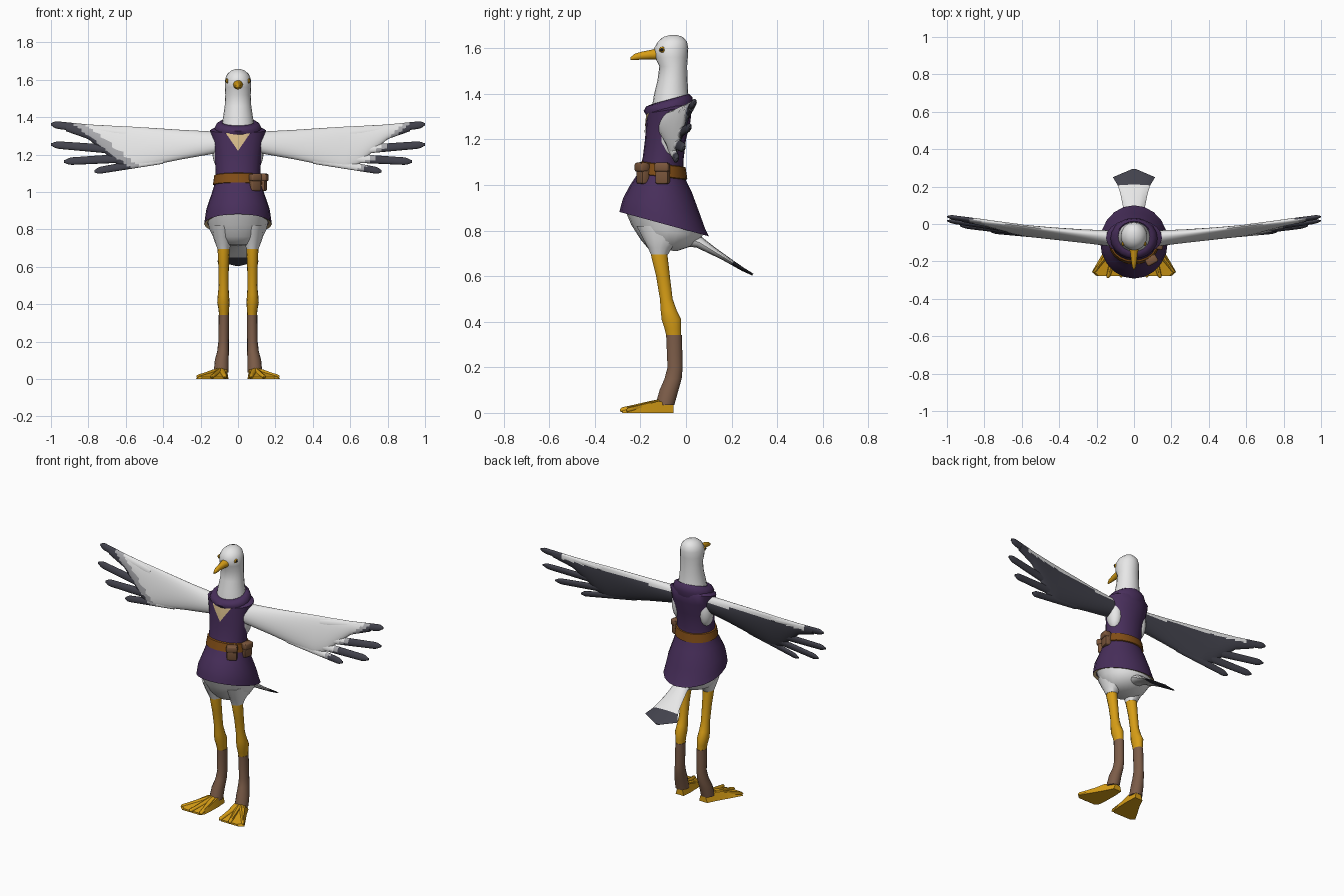
import bpy, bmesh, math
from mathutils import Vector, Matrix
from mathutils.bvhtree import BVHTree

cube = bpy.data.objects.get("Cube")
if cube:
    bpy.data.objects.remove(cube, do_unlink=True)


def material(name, *rgb):
    m = bpy.data.materials.new(name)
    m.use_nodes = True
    m.diffuse_color = (*rgb, 1)
    m.node_tree.nodes["Principled BSDF"].inputs["Base Color"].default_value = (*rgb, 1)
    return m


WHITE = material("white plumage", .8, .8, .8)
GREY = material("light grey plumage", .4, .4, .42)
DARK = material("dark grey plumage", .055, .055, .073)
PURPLE = material("purple cloth", .065, .028, .105)
CREAM = material("cream trim", .72, .53, .27)
BELT = material("belt leather", .22, .075, .008)
POUCH = material("pouch leather", .2, .095, .045)
YELLOW = material("yellow skin", .68, .34, .008)
BROWN = material("brown leg wrap", .2, .107, .065)
BLACK = material("eye black", .01, .01, .01)


def finish(name, bm, mats, rule=None, angle=45):
    """Turn a bmesh into an object, colouring faces by rule(centre, normal)."""
    bmesh.ops.recalc_face_normals(bm, faces=bm.faces[:])
    for f in bm.faces:
        f.smooth = True
        if rule:
            f.material_index = rule(f.calc_center_median(), f.normal)
    me = bpy.data.meshes.new(name)
    bm.to_mesh(me)
    bm.free()
    for m in mats:
        me.materials.append(m)
    me.set_sharp_from_angle(angle=math.radians(angle))
    ob = bpy.data.objects.new(name, me)
    bpy.context.collection.objects.link(ob)
    return ob


def ring(c, u, v, n=20):
    c, u, v = Vector(c), Vector(u), Vector(v)
    steps = [2 * math.pi * i / n for i in range(n)]
    return [c + u * math.cos(a) + v * math.sin(a) for a in steps]


def oval(yf, zf, yb, zb, rx, xc=0, n=20):
    """Tilted horizontal section from a front point to a back point."""
    return ring((xc, (yf + yb) / 2, (zf + zb) / 2), (rx, 0, 0),
                (0, (yb - yf) / 2, (zb - zf) / 2), n)


def loft(name, rings, mats, rule=None, angle=45, caps=True):
    bm = bmesh.new()
    rows = [[bm.verts.new(p) for p in r] for r in rings]
    n = len(rows[0])
    for a, b in zip(rows, rows[1:]):
        for i in range(n):
            j = (i + 1) % n
            bm.faces.new((a[i], a[j], b[j], b[i]))
    if caps:
        bm.faces.new(rows[0])
        bm.faces.new(rows[-1])
    return finish(name, bm, mats, rule, angle)


def ball(name, centre, size, mat):
    bm = bmesh.new()
    bmesh.ops.create_uvsphere(bm, u_segments=16, v_segments=10, radius=1)
    bm.transform(Matrix.Translation(centre) @ Matrix.Diagonal((*size, 1)))
    return finish(name, bm, [mat])


def box(name, centre, size, turn, mat):
    bm = bmesh.new()
    bmesh.ops.create_cube(bm, size=1)
    bm.transform(Matrix.Translation(centre) @ Matrix.Rotation(turn, 4, "Z")
                 @ Matrix.Diagonal((*size, 1)))
    bmesh.ops.bevel(bm, geom=bm.edges[:], offset=.009, segments=2, affect="EDGES", profile=.5)
    return finish(name, bm, [mat])


def lerp(table, x, k):
    for a, b in zip(table, table[1:]):
        if x <= b[0]:
            t = (x - a[0]) / (b[0] - a[0])
            return a[k] + (b[k] - a[k]) * t
    return table[-1][k]


# Head and neck
head = [(1.34, -.15, .02, .09), (1.4, -.14, .01, .08), (1.46, -.125, .007, .071),
        (1.52, -.117, .005, .068), (1.56, -.135, .008, .07), (1.6, -.14, .01, .07),
        (1.63, -.123, .004, .058), (1.65, -.1, -.015, .036), (1.658, -.07, -.04, .012)]
loft("head_and_neck", [oval(f, z, b, z, r) for z, f, b, r in head], [WHITE], angle=70)

# Beak
beak = [(-.115, 1.576, .03, .027), (-.155, 1.572, .02, .021), (-.195, 1.568, .015, .017),
        (-.225, 1.562, .011, .014), (-.243, 1.555, .004, .006)]
loft("beak", [ring((0, y, z), (w, 0, 0), (0, 0, h), 12) for y, z, w, h in beak], [YELLOW])

# Tunic with cream hem
tunic_rings = [(-.15, 1.33, .01, 1.375, .1), (-.17, 1.315, .025, 1.345, .15),
               (-.175, 1.27, .02, 1.28, .138), (-.18, 1.2, 0, 1.2, .126),
               (-.19, 1.12, -.012, 1.1, .119), (-.2, 1.08, -.01, 1.06, .12),
               (-.215, 1.045, 0, 1.02, .128), (-.245, 1, .025, .97, .143),
               (-.275, .945, .06, .875, .169), (-.286, .908, .085, .805, .177),
               (-.292, .882, .1, .775, .181), (-.27, .885, .08, .785, .163)]


def hem(c, n):
    return int(c.z < .857 - .282 * (c.y + .092) - .018 and c.z < .95)


tunic = loft("tunic", [oval(*r) for r in tunic_rings], [PURPLE, CREAM], hem, caps=False)
loft("cowl_collar", [oval(-.13, 1.32, 0, 1.37, .073), oval(-.137, 1.348, .003, 1.392, .078),
                     oval(-.15, 1.355, .015, 1.4, .092), oval(-.175, 1.345, .028, 1.385, .115),
                     oval(-.186, 1.325, .033, 1.355, .126), oval(-.17, 1.3, .022, 1.315, .12)],
     [PURPLE], caps=False, angle=60)

# Cream neckline plate hugging the chest
tree = BVHTree.FromPolygons([v.co for v in tunic.data.vertices],
                            [p.vertices for p in tunic.data.polygons])
bm = bmesh.new()
cols = []
for i in range(-10, 11):
    x = i * .0075
    low, high = 1.22 + 1.45 * abs(x), 1.31 + .3 * abs(x)
    col = []
    for k in range(9):
        z = low + (high - low) * k / 8
        hit = tree.ray_cast(Vector((x, -1, z)), Vector((0, 1, 0)))[0]
        col.append(bm.verts.new((x, (hit.y if hit else -.15) - .004, z)))
    cols.append(col)
for a, b in zip(cols, cols[1:]):
    for k in range(8):
        bm.faces.new((a[k], b[k], b[k + 1], a[k + 1]))
finish("neckline_trim", bm, [CREAM])

# Belt and pouches
loft("belt", [oval(-.19, 1.105, -.008, 1.08, .115), oval(-.204, 1.1, -.002, 1.078, .127),
              oval(-.217, 1.052, .006, 1.026, .134), oval(-.2, 1.045, -.01, 1.02, .12)],
     [BELT], caps=False)
for name, x, y, turn in (("front", .09, -.188, .5), ("side", .13, -.103, 1.35)):
    out = Vector((math.sin(turn), -math.cos(turn), 0)) * .008
    spot = Vector((x, y, 1.05))
    box(name + "_pouch", spot, (.06, .042, .09), turn, POUCH)
    box(name + "_pouch_flap", spot + out + Vector((0, 0, .028)), (.065, .042, .04), turn, POUCH)

# Hips
loft("hips", [oval(-.272, .9, .08, .81, .164), oval(-.24, .825, .07, .77, .152),
              oval(-.2, .762, .02, .73, .125), oval(-.165, .72, -.04, .71, .07)],
     [WHITE], angle=70)

# Tail fan
tail = [(0, .77, .05, .035), (.06, .747, .053, .022), (.12, .71, .064, .015), (.17, .68, .075, .011),
        (.205, .658, .086, .009), (.25, .63, .113, .007), (.293, .607, .012, .004)]
loft("tail", [ring((0, y, z), (w, 0, 0), (0, h * .6, h), 12) for y, z, w, h in tail],
     [WHITE, DARK], lambda c, n: int(c.y > .205))

# Wing shape: distance out, top, bottom, half thickness
WING = [(.1, 1.322, 1.21, .042), (.3, 1.332, 1.175, .032), (.45, 1.342, 1.145, .026),
        (.58, 1.35, 1.122, .021), (.65, 1.353, 1.15, .019), (.72, 1.357, 1.215, .018),
        (.8, 1.361, 1.283, .017), (.92, 1.368, 1.325, .014)]
FEATHERS = [(.6, 1.315, 1, 1.362, .026), (.5, 1.215, 1, 1.254, .026),
            (.45, 1.19, .93, 1.163, .026), (.4, 1.175, .768, 1.111, .024)]


def wing_y(x, z):
    return -.078 + .105 * x ** 1.2 + .2 * (z - 1.3)


def wing_section(side, x, top, bottom, thick):
    mid, half = (top + bottom) / 2, (top - bottom) / 2
    return ring((side * x, wing_y(x, mid), mid), (0, .2 * half, half), (0, thick, 0), 24)


for side, label in ((1, "left"), (-1, "right")):
    def plumage(c, n):
        x = abs(c.x)
        if n.y > .1:
            top = lerp(WING, x, 1)
            return 0 if x < .85 and c.z > top - .03 else 2
        edge = .69 + (c.z - 1.14) if side > 0 else .59 + (c.z - 1.14) * 1.3
        d = x - edge
        return 2 if d > 0 else 1 if d > (-.03 if side > 0 else -.06) else 0

    mats = [WHITE, GREY, DARK]
    spans = [.1 + .82 * i / 40 for i in range(41)]
    loft(label + "_wing", [wing_section(side, x, *[lerp(WING, x, k) for k in (1, 2, 3)])
                           for x in spans], mats, plumage, 60)
    for num, (x0, z0, x1, z1, w) in enumerate(FEATHERS):
        rings = []
        for i in range(21):
            t = 1 - (1 - i / 20) ** 1.5
            x, z = x0 + (x1 - x0) * t, z0 + (z1 - z0) * t
            h = w * (1 - .25 * t) * max(.12, min(1, (1 - t) * 14)) ** .5
            rings.append(wing_section(side, x, z + h, z - h, .6 * h))
        loft(f"{label}_feather_{num + 1}", rings, mats, plumage, 60)

    # Bare shoulder in the armhole
    ball(label + "_shoulder", (side * .092, -.072, 1.225), (.046, .052, .105), WHITE)

    # Eye
    ball(label + "_eye_rim", (side * .058, -.104, 1.594), (.007, .014, .013), YELLOW)
    ball(label + "_eye", (side * .061, -.106, 1.594), (.007, .008, .008), BLACK)

    # Leg: height, front, back, centre, half width
    def limb(name, rows, mat):
        loft(f"{label}_{name}", [oval(f, z, b, z, r, side * x, 14) for z, f, b, x, r in rows],
             [mat], angle=60)

    limb("thigh", [(.82, -.22, .03, .085, .06), (.76, -.188, -.02, .082, .052),
                   (.725, -.168, -.06, .079, .042), (.695, -.155, -.078, .077, .033)], WHITE)
    limb("shin", [(.73, -.155, -.08, .077, .028), (.69, -.154, -.08, .077, .032),
                  (.6, -.132, -.07, .077, .028), (.5, -.115, -.058, .077, .026),
                  (.45, -.112, -.04, .078, .03), (.41, -.108, -.02, .078, .033),
                  (.37, -.095, -.02, .076, .028), (.33, -.085, -.02, .075, .025)], YELLOW)
    limb("leg_wrap", [(.342, -.088, -.017, .075, .028), (.2, -.082, -.014, .077, .028),
                      (.15, -.095, -.018, .08, .031), (.1, -.117, -.032, .087, .037),
                      (.035, -.135, -.05, .09, .04)], BROWN)

    # Webbed foot with three toe ridges
    foot = [(-.055, .055, .112, .035), (-.12, .051, .145, .052), (-.2, .053, .193, .03),
            (-.256, .058, .225, .016), (-.278, .075, .2, .011)]
    loft(label + "_foot", [[Vector((side * x, y, z)) for x, z in
                            ((a, 0), (b, 0), (b - .012, h), (a + .008, h))]
                           for y, a, b, h in foot], [YELLOW], angle=25)
    for num, (tx, ty) in enumerate(((.068, -.286), (.14, -.29), (.218, -.262))):
        rows = []
        for t, r in ((0, .022), (.4, .018), (.75, .013), (.95, .011), (1, .004)):
            x, y = .09 + (tx - .09) * t, -.1 + (ty + .1) * t
            rows.append(ring((side * x, y, .042 - .03 * t), (r, 0, 0), (0, 0, r), 8))
        loft(f"{label}_toe_{num + 1}", rows, [YELLOW])
